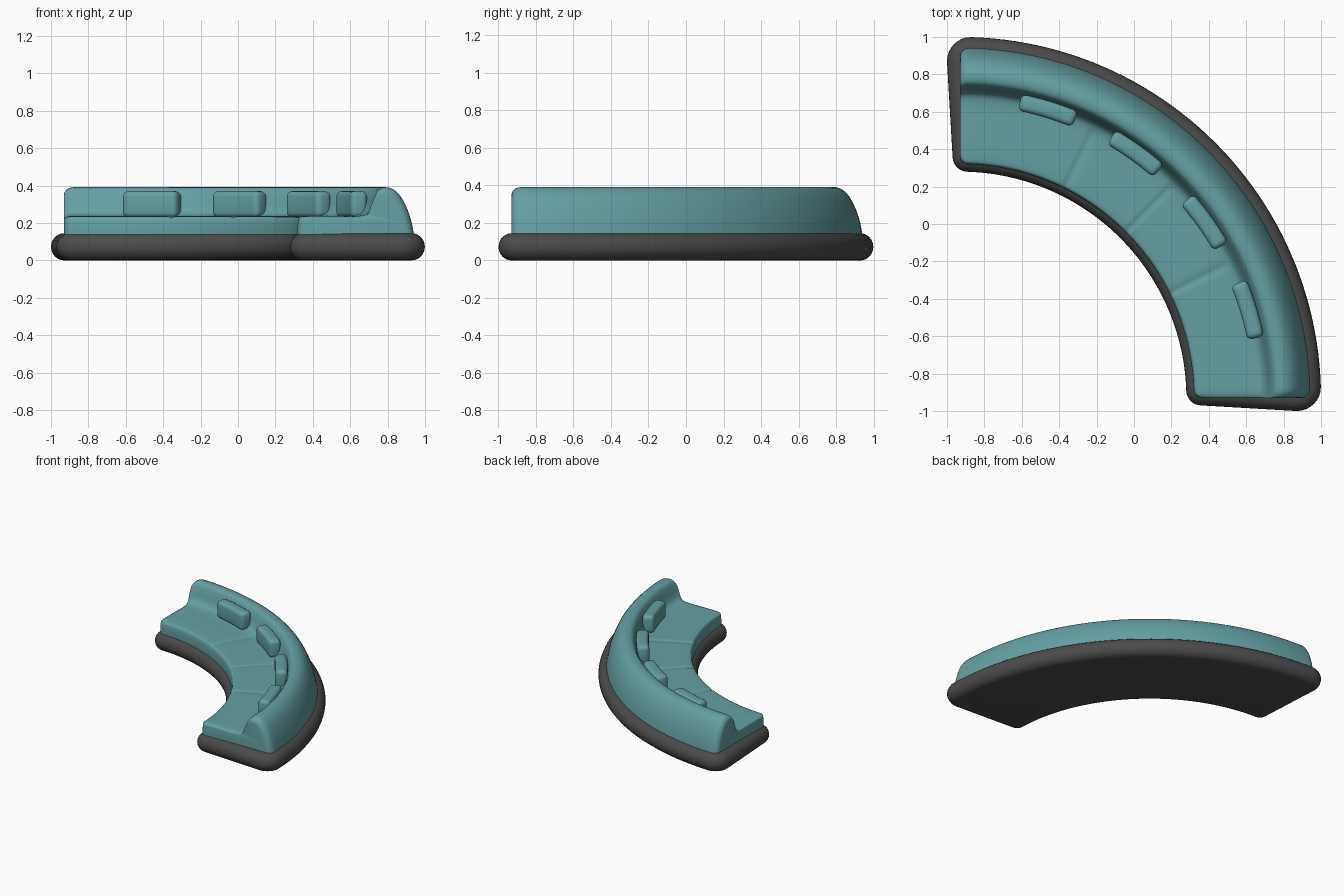
import bpy, bmesh, math

if "Cube" in bpy.data.objects:
    bpy.data.objects.remove(bpy.data.objects["Cube"])

C = -0.93                       # arc centre lies at (C, C)
SEAMS = [math.radians(a) for a in (26.5, 45, 63.5)]


def material(name, col):
    m = bpy.data.materials.new(name)
    m.diffuse_color = (*col, 1)
    m.use_nodes = True
    m.node_tree.nodes["Principled BSDF"].inputs["Base Color"].default_value = m.diffuse_color
    return m


TEAL = material("teal fabric", (0.13, 0.35, 0.37))
DARK = material("dark base", (0.07, 0.07, 0.07))


def polar(r, a):
    return C + r * math.cos(a), C + r * math.sin(a)


def finish(bm, name, mat, angle=40):
    bmesh.ops.recalc_face_normals(bm, faces=bm.faces)
    me = bpy.data.meshes.new(name)
    bm.to_mesh(me)
    bm.free()
    me.materials.append(mat)
    ob = bpy.data.objects.new(name, me)
    bpy.context.collection.objects.link(ob)
    bpy.ops.object.select_all(action='DESELECT')
    ob.select_set(True)
    bpy.context.view_layer.objects.active = ob
    bpy.ops.object.shade_smooth_by_angle(angle=math.radians(angle))
    return ob


def loft(rings, name, mat, angle=40):
    bm = bmesh.new()
    vs = [[bm.verts.new(p) for p in ring] for ring in rings]
    n = len(vs[0])
    for a, b in zip(vs, vs[1:]):
        for i in range(n):
            j = (i + 1) % n
            bm.faces.new((a[i], a[j], b[j], b[i]))
    bm.faces.new(vs[0])
    bm.faces.new(vs[-1])
    return finish(bm, name, mat, angle)


# Base: rounded quarter-ring outline stacked with a half-round edge
def end_point(r, e):            # e is the distance past the straight end
    return (C + r, C - e) if e > 0 else polar(r, -e / r)


def outline(d):
    ro, ri, co, ci = 1.93, 1.21, 0.13, 0.08
    eo, ei = -0.06, -0.04
    half = []
    for i in range(24):         # inner arc, from the middle to the end
        t = 1 - i / 24
        half.append(polar(ri + d, math.pi / 4 * t + (-ei / ri) * (1 - t)))
    for i in range(9):
        a = math.pi / 2 * i / 8
        half.append(end_point(ri + ci - (ci - d) * math.cos(a), ei + (ci - d) * math.sin(a)))
    for i in range(9):
        a = math.pi / 2 * i / 8
        half.append(end_point(ro - co + (co - d) * math.sin(a), eo + (co - d) * math.cos(a)))
    for i in range(1, 25):      # outer arc, back to the middle
        t = i / 24
        half.append(polar(ro - d, math.pi / 4 * t + (-eo / ro) * (1 - t)))
    return half + [(y, x) for x, y in reversed(half[1:-1])]


rings = []
for k in range(13):
    p = math.pi * (k / 12 - 0.5)
    z = 0.0725 * (1 + math.sin(p))
    rings.append([(x, y, z) for x, y in outline(0.07 * (1 - math.cos(p)))])
loft(rings, "base", DARK)

# Sofa body: seat and backrest section swept round the arc
profile = [(1.25, 0.12), (1.25, 0.225), (1.275, 0.237), (1.45, 0.237), (1.585, 0.235),
           (1.635, 0.255), (1.665, 0.355), (1.69, 0.392), (1.755, 0.39), (1.81, 0.335),
           (1.855, 0.23), (1.875, 0.12)]
for _ in range(2):              # corner cutting rounds the section
    new = [profile[0]]
    for (a, b), (c, d) in zip(profile, profile[1:]):
        new += [(0.75 * a + 0.25 * c, 0.75 * b + 0.25 * d),
                (0.25 * a + 0.75 * c, 0.25 * b + 0.75 * d)]
    profile = new + [profile[-1]]


def section(a, s=1.0):
    dip = max(max(0, 1 - abs(a - q) / 0.02) for q in SEAMS)
    out = []
    for r, z in profile:
        r2, z2 = 1.56 + (r - 1.56) * s, 0.12 + (z - 0.12) * s
        if r < 1.6 and z > 0.15:
            z2 -= 0.007 * dip
        out.append((*polar(r2, a), z2))
    return out


end = 0.03                      # angle taken by the rounded ends
stations = []
for i in range(7):
    p = math.pi / 2 * i / 6
    stations.append((end * (1 - math.cos(p)), 0.86 + 0.14 * math.sin(p)))
mids = [end + (math.pi / 2 - 2 * end) * i / 60 for i in range(1, 60)]
mids = [a for a in mids if min(abs(a - q) for q in SEAMS) > 0.025]
mids += [q + o for q in SEAMS for o in (-0.02, -0.01, 0, 0.01, 0.02)]
stations += [(a, 1.0) for a in sorted(mids)]
stations += [(math.pi / 2 - a, s) for a, s in reversed(stations[:7])]
loft([section(a, s) for a, s in stations], "seat_and_backrest", TEAL, 50)

# Four back cushions, bent to follow the arc
for n in range(4):
    mid = math.radians(45 + (n - 1.5) * 18.7)
    bm = bmesh.new()
    bmesh.ops.create_cube(bm, size=1)
    bmesh.ops.scale(bm, vec=(0.09, 0.31, 0.14), verts=bm.verts)
    bmesh.ops.bevel(bm, geom=bm.edges[:], offset=0.028, segments=4, profile=0.5, affect='EDGES')
    for k in range(-3, 4):
        bmesh.ops.bisect_plane(bm, geom=bm.verts[:] + bm.edges[:] + bm.faces[:],
                               plane_co=(0, k * 0.035, 0), plane_no=(0, 1, 0))
    for v in bm.verts:
        x, y, z = v.co
        px, py = polar(1.612 + x, mid + y / 1.612)
        v.co = (px, py, 0.3 + z)
    finish(bm, f"back_cushion_{n + 1}", TEAL, 40)
